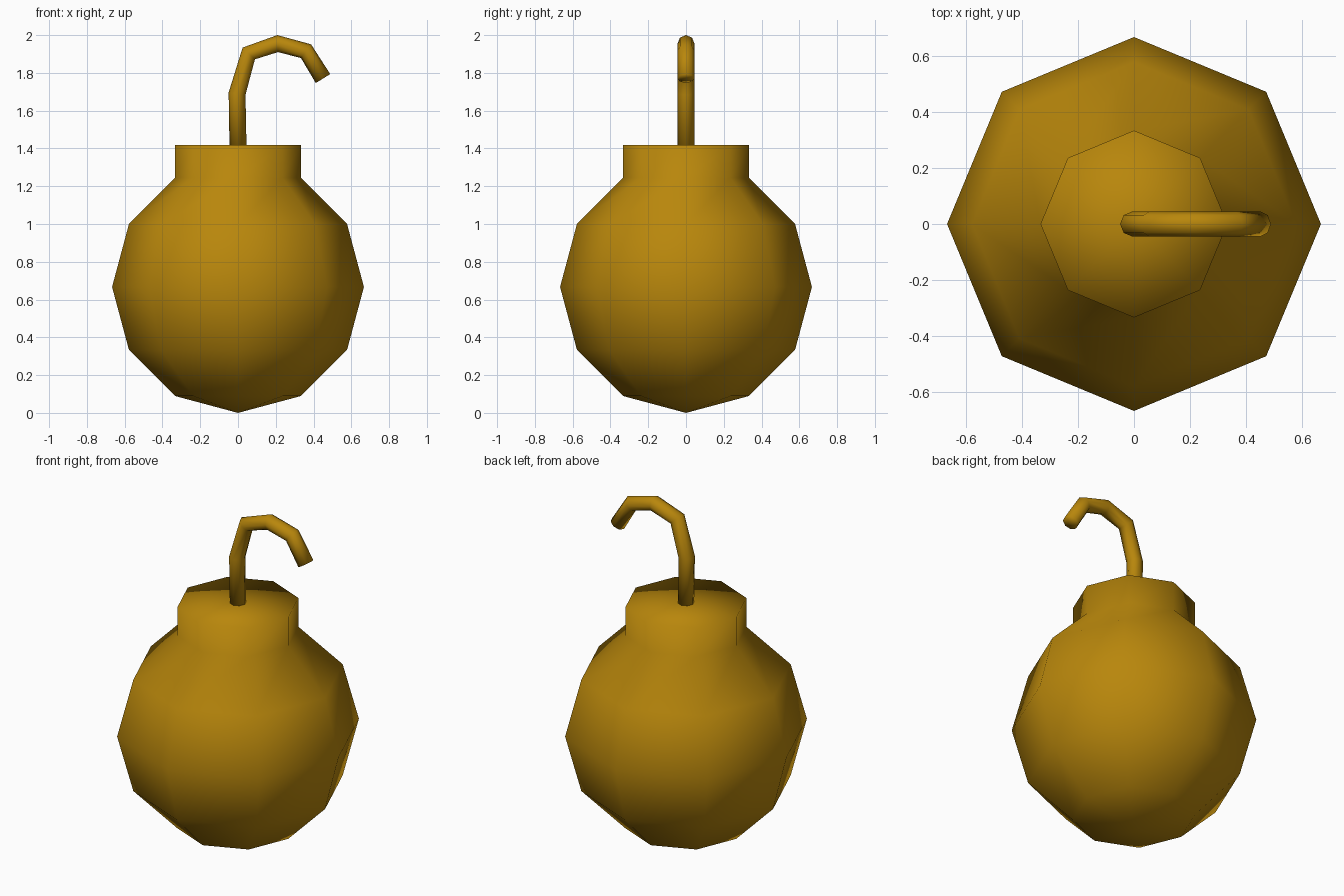
import bpy, bmesh, math
from mathutils import Vector

cube = bpy.data.objects.get("Cube")
if cube:
    bpy.data.objects.remove(cube)

SIDES = 8
R = 2 / 3

gold = bpy.data.materials.new("dark_gold")
gold.use_nodes = True
colour = (0.48, 0.24, 0.0035, 1)
gold.diffuse_color = colour
gold.node_tree.nodes["Principled BSDF"].inputs["Base Color"].default_value = colour


def loft(name, rings, start, end):
    """Bridge rings of points and close both ends with a fan to a centre point."""
    bm = bmesh.new()
    loops = [[bm.verts.new(p) for p in ring] for ring in rings]
    for a, b in zip(loops, loops[1:]):
        for i in range(SIDES):
            j = (i + 1) % SIDES
            bm.faces.new((a[i], a[j], b[j], b[i]))
    for loop, centre in ((loops[0], start), (loops[-1], end)):
        tip = bm.verts.new(centre)
        for i in range(SIDES):
            bm.faces.new((loop[i], loop[(i + 1) % SIDES], tip))
    bmesh.ops.recalc_face_normals(bm, faces=bm.faces)
    mesh = bpy.data.meshes.new(name)
    bm.to_mesh(mesh)
    bm.free()
    mesh.shade_smooth()
    mesh.materials.append(gold)
    obj = bpy.data.objects.new(name, mesh)
    bpy.context.collection.objects.link(obj)
    return obj


def ring(centre, u, v, radius):
    angles = [2 * math.pi * i / SIDES for i in range(SIDES)]
    return [centre + radius * (math.cos(t) * u + math.sin(t) * v) for t in angles]


X, Y, Z = Vector((1, 0, 0)), Vector((0, 1, 0)), Vector((0, 0, 1))

# Round body with a straight neck on top
profile = []
for step in range(1, 6):
    t = math.pi * step / 6
    profile.append((R * math.sin(t), R - R * math.cos(t)))
profile.append((R / 2, 1.417))
loft("body", [ring(Z * z, X, Y, r) for r, z in profile], Vector(), Z * 1.417)

# Bent fuse
path = [Vector((x, 0, z)) for x, z in (
    (0, 1.41), (-0.005, 1.69), (0.057, 1.903), (0.21, 1.955), (0.36, 1.915), (0.45, 1.77))]
rings = []
for i, p in enumerate(path):
    before = (p - path[i - 1]).normalized() if i else Vector()
    after = (path[i + 1] - p).normalized() if i + 1 < len(path) else Vector()
    side = Y.cross(before + after).normalized()
    rings.append(ring(p, side, Y, 0.045))
loft("fuse", rings, path[0], path[-1])
